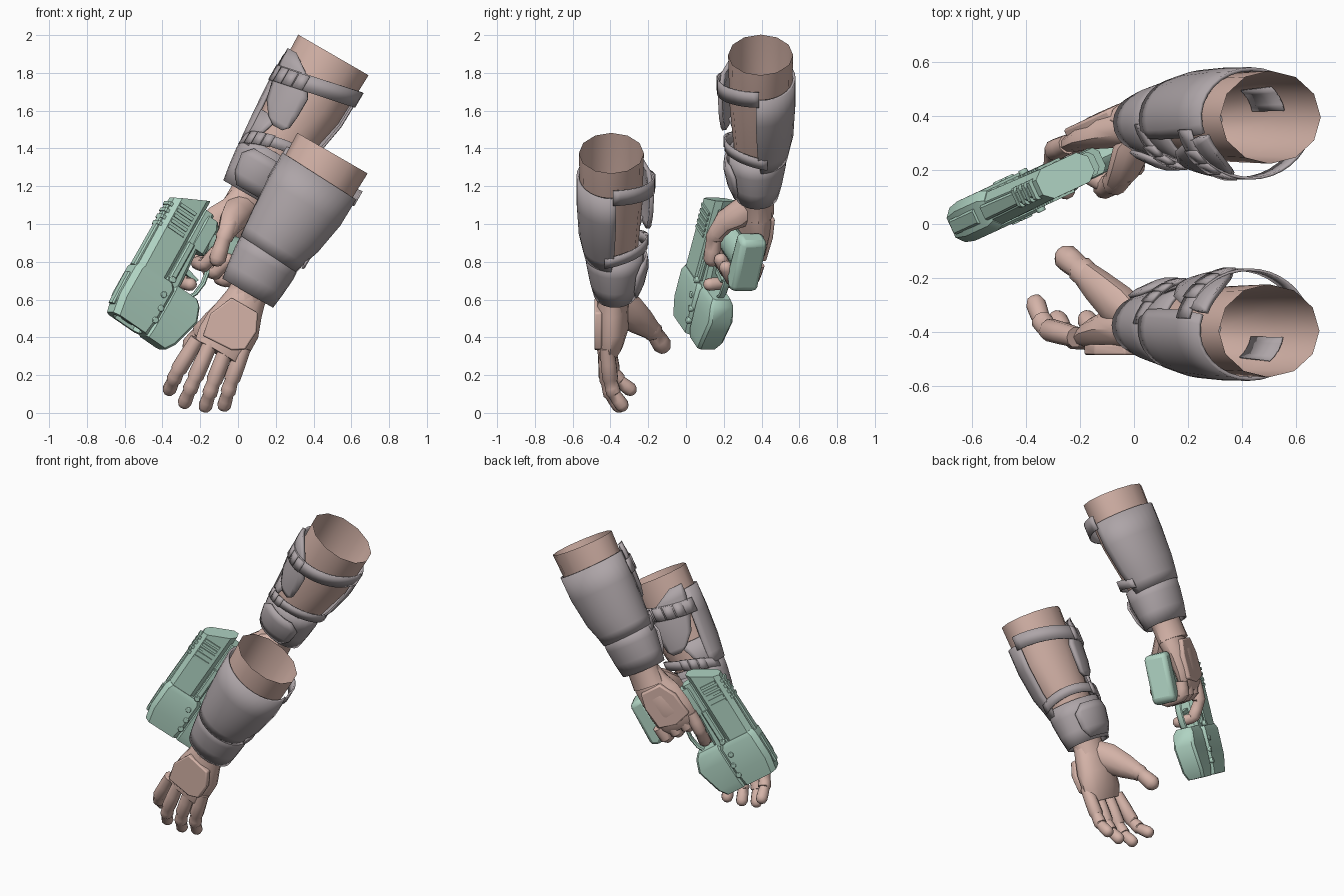
import bpy, bmesh, math
from mathutils import Vector, Matrix

if "Cube" in bpy.data.objects:
    bpy.data.objects.remove(bpy.data.objects["Cube"])


def material(name, rgb):
    m = bpy.data.materials.new(name)
    m.use_nodes = True
    m.diffuse_color = (*rgb, 1)
    m.node_tree.nodes["Principled BSDF"].inputs["Base Color"].default_value = (*rgb, 1)
    return m


SKIN = material("skin tan", (0.66, 0.45, 0.39))
GREY = material("armour grey", (0.42, 0.375, 0.39))
GREEN = material("pistol green", (0.43, 0.65, 0.54))
made = []


def frame(x, y, z, origin):
    return Matrix((x, y, z)).transposed().to_4x4(), Vector(origin)


def place(fr, p):
    return fr[0] @ Vector(p) + fr[1]


def loft(name, rings, mat, closed=True, caps=(True, True), thick=0, bevel=0):
    """Skin a list of equal-length point rings."""
    bm = bmesh.new()
    vs = [[bm.verts.new(p) for p in r] for r in rings]
    n = len(rings[0])
    for r0, r1 in zip(vs, vs[1:]):
        for i in range(n if closed else n - 1):
            j = (i + 1) % n
            bm.faces.new((r0[i], r0[j], r1[j], r1[i]))
    if closed and caps[0]:
        bm.faces.new(vs[0])
    if closed and caps[1]:
        bm.faces.new(vs[-1])
    bmesh.ops.recalc_face_normals(bm, faces=bm.faces)
    me = bpy.data.meshes.new(name)
    bm.to_mesh(me)
    bm.free()
    me.materials.append(mat)
    ob = bpy.data.objects.new(name, me)
    bpy.context.collection.objects.link(ob)
    if thick:
        s = ob.modifiers.new("thickness", "SOLIDIFY")
        s.thickness, s.offset = thick, 0
    if bevel:
        b = ob.modifiers.new("bevel", "BEVEL")
        b.width, b.segments = bevel, 2
    made.append(ob)


def limb(name, secs, hint, mat, n=10, caps=(True, True)):
    """Elliptical tube through (point, radius along hint, other radius)."""
    pts = [Vector(s[0]) for s in secs]
    rings = []
    for i, (p, s) in enumerate(zip(pts, secs)):
        t = (pts[min(i + 1, len(pts) - 1)] - pts[max(i - 1, 0)]).normalized()
        x = Vector(hint)
        x = (x - t * x.dot(t)).normalized()
        y = t.cross(x)
        rings.append([p + x * s[1] * math.cos(a) + y * s[2] * math.sin(a)
                      for a in (math.tau * k / n for k in range(n))])
    loft(name, rings, mat, caps=caps)


def finger(name, pts, r, hint):
    """Jointed finger: every segment swells to its knuckle, then steps in."""
    pts = [Vector(p) for p in pts]
    secs = []
    for k, (p, q) in enumerate(zip(pts, pts[1:])):
        g = r * (1 - 0.07 * k)
        for t, f in ((0.05, 0.92), (0.5, 1.0), (0.93, 1.03)):
            secs.append((p.lerp(q, t), g * f, g * f))
    d = (pts[-1] - pts[-2]).normalized()
    secs += [(pts[-1] + d * r * 0.35, r * 0.68, r * 0.68), (pts[-1] + d * r * 0.6, r * 0.3, r * 0.3)]
    limb(name, secs, hint, SKIN)


def prism(name, fr, poly, c0, c1, mat, bevel=0.0):
    loft(name, [[place(fr, (a, b, c)) for a, b in poly] for c in (c0, c1)], mat, bevel=bevel)


def patch(name, fr, secs, mat, tilt=0, sag=0, n=18, thick=0.014):
    """Curved plate; secs are (w, radius u, radius v, centre u, centre v, angle from, angle to)."""
    full = secs[0][6] - secs[0][5] >= 360
    rings = []
    for w, ru, rv, cu, cv, a0, a1 in secs:
        ring = []
        for k in range(n):
            a = math.radians(a0 + (a1 - a0) * k / (n if full else n - 1))
            ring.append(place(fr, (cu + ru * math.cos(a), cv + rv * math.sin(a),
                                   w + tilt * math.cos(a) + sag * math.sin(a))))
        rings.append(ring)
    loft(name, rings, mat, closed=full, caps=(False, False), thick=thick)


# Forearms: u across, v outward, w towards the hand
U, W = (0.866, 0, -0.5), (-0.5, 0, -0.866)
front_arm = frame(U, (0, -1, 0), W, (0.50, -0.395, 1.375))
rear_arm = frame(U, (0, 1, 0), W, (0.505, 0.395, 1.895))

for side, fr in (("front", front_arm), ("rear", rear_arm)):
    limb(side + "_forearm", [(place(fr, (cu, cv, w)), ru, rv) for w, ru, rv, cu, cv in (
        (0, .215, .172, 0, 0), (.3, .205, .165, 0, 0), (.6, .15, .13, -.01, -.01),
        (.86, .105, .085, -.015, -.015), (.98, .11, .08, -.01, -.01))],
        U, SKIN, n=12, caps=(False, True))
    # Lining patch seen inside the open sleeve end
    patch(side + "_inner_lining", fr, [(.23, .194, .155, 0, 0, 9, 46), (.42, .168, .138, 0, 0, 9, 46)],
          GREY, n=5, thick=.005)
    # Outer shell, wrist cuff and inner wrist pad
    patch(side + "_arm_shell", fr, [
        (.14, .225, .178, 0, 0, -8, 200), (.3, .222, .178, 0, 0, -8, 205),
        (.48, .2, .168, -.01, 0, -6, 208), (.57, .18, .155, -.022, -.005, -2, 208),
        (.63, .17, .148, -.026, -.01, 4, 205)], GREY, tilt=.01)
    patch(side + "_wrist_cuff", fr, [
        (.6, .166, .15, -.025, -.015, 0, 360), (.68, .17, .146, -.022, -.018, 0, 360),
        (.78, .16, .128, -.02, -.018, 0, 360), (.865, .148, .108, -.018, -.02, 0, 360)], GREY, n=24)
    patch(side + "_wrist_pad", fr, [
        (.64, .175, .165, -.02, -.02, 238, 300), (.69, .185, .172, -.02, -.02, 222, 318),
        (.79, .172, .15, -.02, -.02, 225, 315), (.85, .158, .125, -.02, -.02, 240, 300)], GREY, n=8)
    # Inner pad and the straps that hold it
    patch(side + "_inner_pad", fr, [
        (.09, .232, .2, 0, 0, 200, 222), (.16, .232, .212, 0, 0, 200, 252),
        (.27, .228, .215, 0, 0, 205, 270), (.38, .22, .21, 0, 0, 215, 270),
        (.45, .21, .2, 0, 0, 232, 268), (.48, .2, .195, 0, 0, 245, 260)], GREY, n=8, thick=.022)
    patch(side + "_upper_strap", fr, [(w, .235, .226, 0, 0, 192, 358) for w in (.145, .235)],
          GREY, tilt=-.05, thick=.01)
    patch(side + "_lower_strap", fr, [(w, .185, .178, -.012, -.01, 185, 375) for w in (.57, .63)],
          GREY, tilt=-.035, sag=.05, thick=.01)
    patch(side + "_pad_web", fr, [
        (.44, .2, .18, 0, 0, 198, 245), (.54, .185, .17, -.01, 0, 196, 235),
        (.64, .175, .155, -.02, -.01, 190, 225)], GREY, n=6)
    for k in range(3):
        a = 212 + 16 * k
        patch(f"{side}_upper_clasp_{k + 1}", fr,
              [(w, .24, .233, 0, 0, a, a + 14) for w in (.15, .235)], GREY, tilt=-.05, n=3, thick=.014)
        patch(f"{side}_lower_clasp_{k + 1}", fr,
              [(w, .19, .183, -.012, -.01, a, a + 14) for w in (.565, .635)],
              GREY, tilt=-.035, sag=.05, n=3, thick=.014)

# Open hand on the front arm
limb("open_palm", [(place(front_arm, (u, v, w)), ru, rv) for u, v, w, ru, rv in (
    (-.015, -.01, .86, .1, .075), (-.01, -.005, .95, .12, .083), (0, -.005, 1.05, .148, .088),
    (0, .01, 1.15, .15, .074), (0, .025, 1.22, .135, .05))], U, SKIN, n=14)
prism("open_hand_plate", frame(U, W, (0, -1, 0), front_arm[1]),
      [(-.08, .93), (.08, .93), (.125, 1.02), (.12, 1.13), (.06, 1.17), (-.11, 1.18), (-.135, 1.06)],
      .05, .09, SKIN, .008)
for name, base, mid, tip in (
        ("open_index_finger", (-.21, -.42, .4), (-.32, -.39, .22), (-.365, -.29, .12)),
        ("open_middle_finger", (-.14, -.43, .38), (-.23, -.42, .18), (-.285, -.35, .05)),
        ("open_ring_finger", (-.055, -.43, .355), (-.13, -.415, .16), (-.175, -.35, .03)),
        ("open_little_finger", (.035, -.42, .355), (-.035, -.4, .17), (-.075, -.335, .035))):
    b, m, t = Vector(base), Vector(mid), Vector(tip)
    finger(name, (b, m, m.lerp(t, .5) + Vector((0, -.015, 0)), t), .042, U)
limb("open_thumb_base", [((.02, -.37, .6), .07, .06), ((-.05, -.31, .54), .095, .075),
                         ((-.13, -.235, .48), .075, .062), ((-.19, -.175, .43), .05, .048)], W, SKIN)
finger("open_thumb", ((-.13, -.235, .49), (-.2, -.165, .42), (-.255, -.12, .35)), .052, W)

# Pistol: a forward, b up, c sideways
F, UP = Vector((-.48, -.22, -.85)).normalized(), Vector((-.77, -.36, .53)).normalized()
gun = frame(F, UP, F.cross(UP), (-.35, .135, 1.14))


def P(a, b, c):
    return place(gun, (a, b, c))


def block(name, secs, ch=.02, slant=0):
    """Chamfered bar along the barrel; secs are (a, bottom, top, half width); slant leans the rear face."""
    rings = []
    for i, (a, b0, b1, h) in enumerate(secs):
        k = min(ch, h * .6)
        lean = slant if i == 0 else 0
        rings.append([P(a + lean * (b - b1), b, c) for b, c in (
            (b0, -h + k), (b0 + k, -h), (b1 - k, -h), (b1, -h + k),
            (b1, h - k), (b1 - k, h), (b0 + k, h), (b0, h - k))])
    loft(name, rings, GREEN)


block("slide", [(.0, -.19, 0, .06), (.43, -.19, -.005, .066)], .03, slant=.5)
block("frame_rail", [(-.04, -.25, -.17, .045), (.42, -.28, -.17, .052)])
block("muzzle_shroud", [(.40, -.24, -.005, .07), (.43, -.26, .008, .08), (.60, -.26, .008, .08),
                        (.705, -.25, -.015, .07), (.705, -.225, -.045, .048), (.64, -.215, -.055, .042)], .03)
block("under_barrel", [(.39, -.40, -.24, .05), (.42, -.425, -.24, .066), (.50, -.455, -.24, .07),
                       (.66, -.41, -.24, .068), (.71, -.38, -.24, .055)], .015)
block("barrel", [(.6, -.17, -.09, .035), (.69, -.17, -.09, .035)], .018)
block("top_rib", [(.03, -.02, .012, .025), (.42, -.02, .012, .03)], .008)
block("front_sight", [(.47, 0, .018, .03), (.66, -.01, .012, .03)], .008)
block("side_rail", [(.16, -.225, -.185, .066), (.38, -.225, -.185, .07)], .008)
block("grip", [(-.02, -.29, -.2, .05), (.02, -.31, -.2, .055), (.17, -.31, -.2, .05)])
for s in (-1, 1):
    for k in range(5):
        a = .01 + .033 * k
        prism(f"slide_ridge_{'right' if s < 0 else 'left'}_{k + 1}", gun,
              [(a, -.14), (a + .018, -.14), (a + .018, -.035), (a, -.035)], s * .05, s * .07, GREEN)
    for k, (a, b) in enumerate(((.385, -.205), (.48, -.2), (.55, -.225), (.62, -.23))):
        prism(f"bolt_{'right' if s < 0 else 'left'}_{k + 1}", gun,
              [(a + .018 * math.cos(t * math.tau / 10), b + .018 * math.sin(t * math.tau / 10))
               for t in range(10)], s * .06, s * .086, GREEN, .004)
for k in range(4):
    a = .03 + .04 * k
    block(f"rear_tooth_{k + 1}", [(a, -.02, .015, .04), (a + .02, -.02, .015, .04)], .008)

# Grip handle, flared butt and trigger guard
limb("grip_handle", [(P(.07, -.24, 0), .08, .05), (P(.065, -.4, 0), .085, .055),
                     (P(.05, -.54, 0), .09, .06)], F, GREEN, n=12)
prism("grip_butt", gun, [(-.1, -.5), (-.09, -.6), (.2, -.62), (.225, -.56), (.17, -.5)],
      -.075, .075, GREEN, .025)
limb("trigger_guard", [(P(a, b, 0), .022, .011) for a, b in (
    (.12, -.36), (.2, -.38), (.29, -.395), (.36, -.385), (.42, -.35))], F.cross(UP), GREEN, n=8)
prism("trigger", gun, [(.27, -.26), (.3, -.26), (.31, -.35), (.29, -.36)], -.012, .012, GREEN)

# Gripping hand on the rear arm
limb("grip_palm", [(place(rear_arm, (-.015, -.012, .84)), .09, .075), (P(-.16, -.4, .06), .115, .078),
                   (P(-.07, -.38, .085), .135, .075), (P(.04, -.37, .1), .14, .06),
                   (P(.13, -.37, .1), .135, .048), (P(.17, -.37, .095), .11, .03)], UP, SKIN, n=14)
prism("grip_hand_plate", gun, [(-.15, -.32), (-.15, -.46), (-.05, -.49), (.1, -.48), (.13, -.37),
                               (.1, -.26), (-.05, -.27)], .11, .156, SKIN, .01)
for k, name in enumerate(("middle", "ring", "little")):
    b = -.34 - .078 * k
    finger(f"grip_{name}_finger", (P(.1, b, .1), P(.195, b, .085), P(.205, b, -.03), P(.12, b, -.085)), .042, UP)
finger("grip_index_finger", (P(.11, -.265, .1), P(.25, -.28, .1), P(.34, -.31, .05), P(.345, -.315, -.06)), .04, UP)
limb("grip_thumb_base", [(P(-.2, -.4, .03), .07, .06), (P(-.13, -.365, -.01), .085, .065),
                         (P(-.06, -.335, -.07), .07, .055), (P(.02, -.33, -.1), .048, .044)], UP, SKIN)
finger("grip_thumb", (P(-.06, -.33, -.08), P(.05, -.33, -.105), P(.17, -.36, -.1)), .047, UP)

# Smooth shading that keeps hard edges
bpy.ops.object.select_all(action="DESELECT")
for ob in made:
    ob.select_set(True)
bpy.context.view_layer.objects.active = made[0]
bpy.ops.object.shade_smooth_by_angle(angle=math.radians(38))
